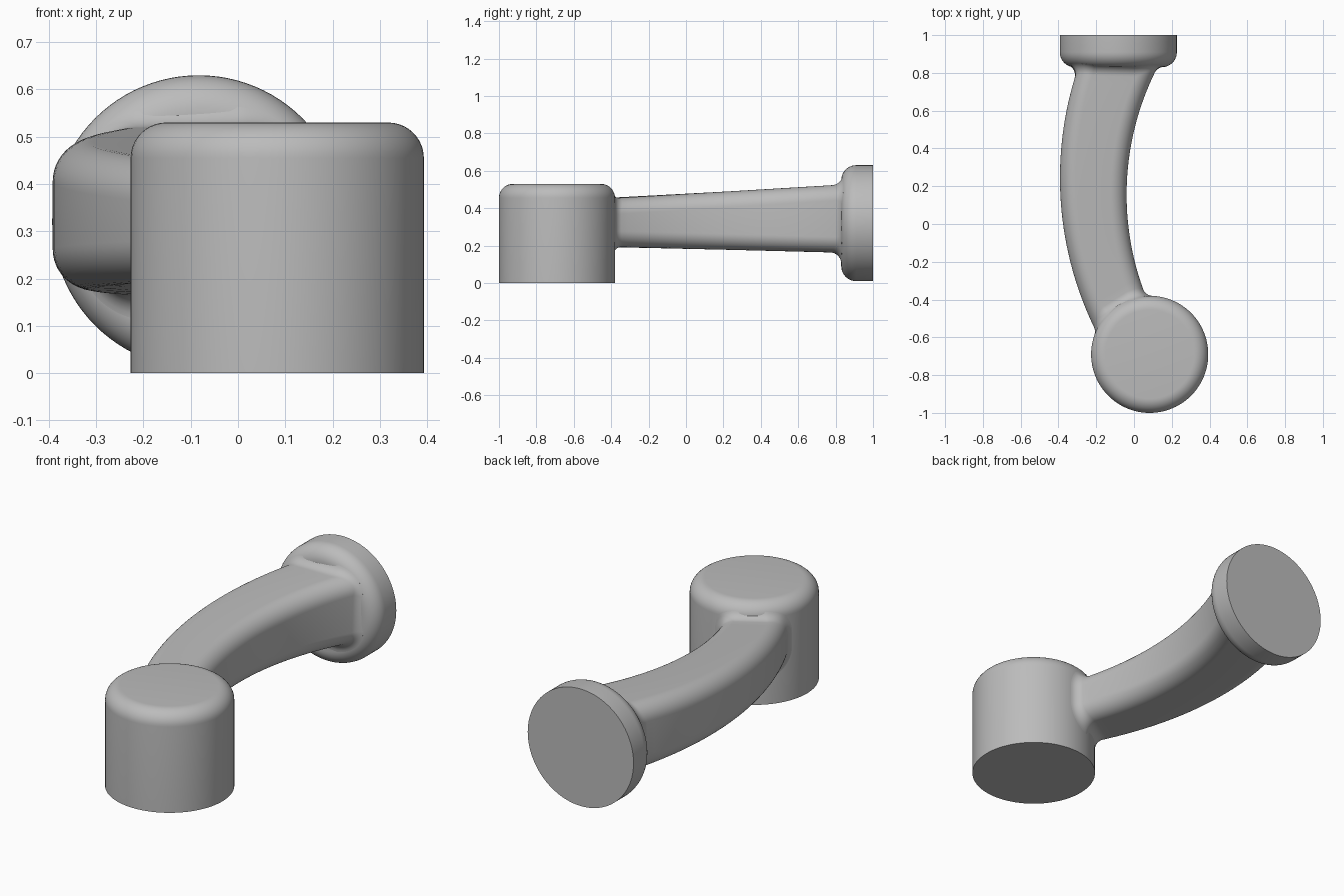
import bpy, bmesh, math
from mathutils import Vector, Matrix

if "Cube" in bpy.data.objects:
    bpy.data.objects.remove(bpy.data.objects["Cube"])

grey = bpy.data.materials.new("plain_grey")
grey.use_nodes = True
COLOUR = (0.5, 0.5, 0.5, 1)
grey.diffuse_color = COLOUR
grey.node_tree.nodes["Principled BSDF"].inputs["Base Color"].default_value = COLOUR

RADIUS = 0.31
# Each boss: base centre, axis, length, edge rounding, root fillet of the arm
KNOB = (Vector((0.083, -0.69, 0)), Vector((0, 0, 1)), 0.53, 0.075, 0.055)
FLANGE = (Vector((-0.083, 1, 0.32)), Vector((0, -1, 0)), 0.17, 0.08, 0.06)


def finish(name, bm, matrix=Matrix()):
    bmesh.ops.recalc_face_normals(bm, faces=bm.faces)
    mesh = bpy.data.meshes.new(name)
    bm.to_mesh(mesh)
    bm.free()
    mesh.materials.append(grey)
    obj = bpy.data.objects.new(name, mesh)
    obj.matrix_world = matrix
    bpy.context.collection.objects.link(obj)
    bpy.ops.object.select_all(action='DESELECT')
    obj.select_set(True)
    bpy.context.view_layer.objects.active = obj
    bpy.ops.object.shade_smooth_by_angle(angle=math.radians(35))


def boss(name, spec):
    """Cylinder with a rounded free end, turned from a half profile."""
    base, axis, length, rnd, _ = spec
    bm = bmesh.new()
    profile = [(0, 0), (RADIUS, 0)]
    for i in range(11):
        a = math.radians(9 * i)
        profile.append((RADIUS - rnd + rnd * math.cos(a), length - rnd + rnd * math.sin(a)))
    profile.append((0, length))
    verts = [bm.verts.new((x, 0, z)) for x, z in profile]
    edges = [bm.edges.new(pair) for pair in zip(verts, verts[1:])]
    bmesh.ops.spin(bm, geom=verts + edges, cent=(0, 0, 0), axis=(0, 0, 1),
                   angle=math.tau, steps=96)
    bmesh.ops.remove_doubles(bm, verts=bm.verts, dist=1e-5)
    turn = Vector((0, 0, 1)).rotation_difference(axis).to_matrix().to_4x4()
    finish(name, bm, Matrix.Translation(base) @ turn)


def distance(p, spec):
    """Signed distance from a point to a boss surface."""
    base, axis, length, rnd, _ = spec
    along = (p - base).dot(axis)
    out = (p - base - axis * along).length - (RADIUS - rnd)
    up = along - (length - rnd)
    return math.hypot(max(out, 0), max(up, 0)) + min(max(out, up), 0) - rnd


def wall_normal(p, spec):
    e = 1e-4
    return Vector([distance(p + Vector(d) * e, spec) - distance(p - Vector(d) * e, spec)
                   for d in ((1, 0, 0), (0, 1, 0), (0, 0, 1))]).normalized()


# Arm: tapered rounded rectangle swept along an arc
BEND, CENTRE_X, CENTRE_Y, CORNER = 1.65, 1.435, 0.2, 0.085


def arm_point(a, corner, t, offset=0):
    """Point and normal on the arm at sweep angle a and section angle t."""
    y = CENTRE_Y + BEND * math.sin(a)
    half_width = 0.171 + 0.027 * y
    top, bottom = 0.477 + 0.056 * y, 0.183 - 0.024 * y
    sx, sz = corner
    n_u, n_v = math.cos(t), math.sin(t)
    u = sx * (half_width - CORNER) + (CORNER + offset) * n_u
    v = (top + bottom) / 2 + sz * ((top - bottom) / 2 - CORNER) + (CORNER + offset) * n_v
    radial = Vector((-math.cos(a), math.sin(a), 0))
    point = Vector((CENTRE_X, CENTRE_Y, v)) + radial * (BEND + u)
    return point, radial * n_u + Vector((0, 0, n_v))


def root_fillet(corner, t, spec, outside, inside):
    """Rolling-ball fillet from the arm to a boss: sweep angle and points."""
    r = spec[4]
    for _ in range(40):
        mid = (outside + inside) / 2
        if distance(arm_point(mid, corner, t, r)[0], spec) > r:
            outside = mid
        else:
            inside = mid
    ball, n_arm = arm_point(mid, corner, t, r)
    n_wall = wall_normal(ball, spec)
    points = [ball - n_arm.slerp(n_wall, i / 8) * r for i in range(9)]
    points.append(points[-1] - n_wall * 0.004)
    return mid, points


def build_arm():
    bm = bmesh.new()
    strips = []
    for quarter, corner in enumerate(((1, 1), (-1, 1), (-1, -1), (1, -1))):
        for step in range(13):
            t = (quarter + step / 12) * math.pi / 2
            a0, start = root_fillet(corner, t, FLANGE, 0.2, 0.5)
            a1, end = root_fillet(corner, t, KNOB, 0, -0.6)
            middle = [arm_point(a0 + (a1 - a0) * i / 32, corner, t)[0] for i in range(1, 32)]
            strips.append([bm.verts.new(p) for p in start[::-1] + middle + end])
    for s, strip in enumerate(strips):
        after = strips[(s + 1) % len(strips)]
        for i in range(len(strip) - 1):
            bm.faces.new((strip[i], strip[i + 1], after[i + 1], after[i]))
    finish("curved_arm", bm)


boss("round_knob", KNOB)
boss("mounting_flange", FLANGE)
build_arm()
